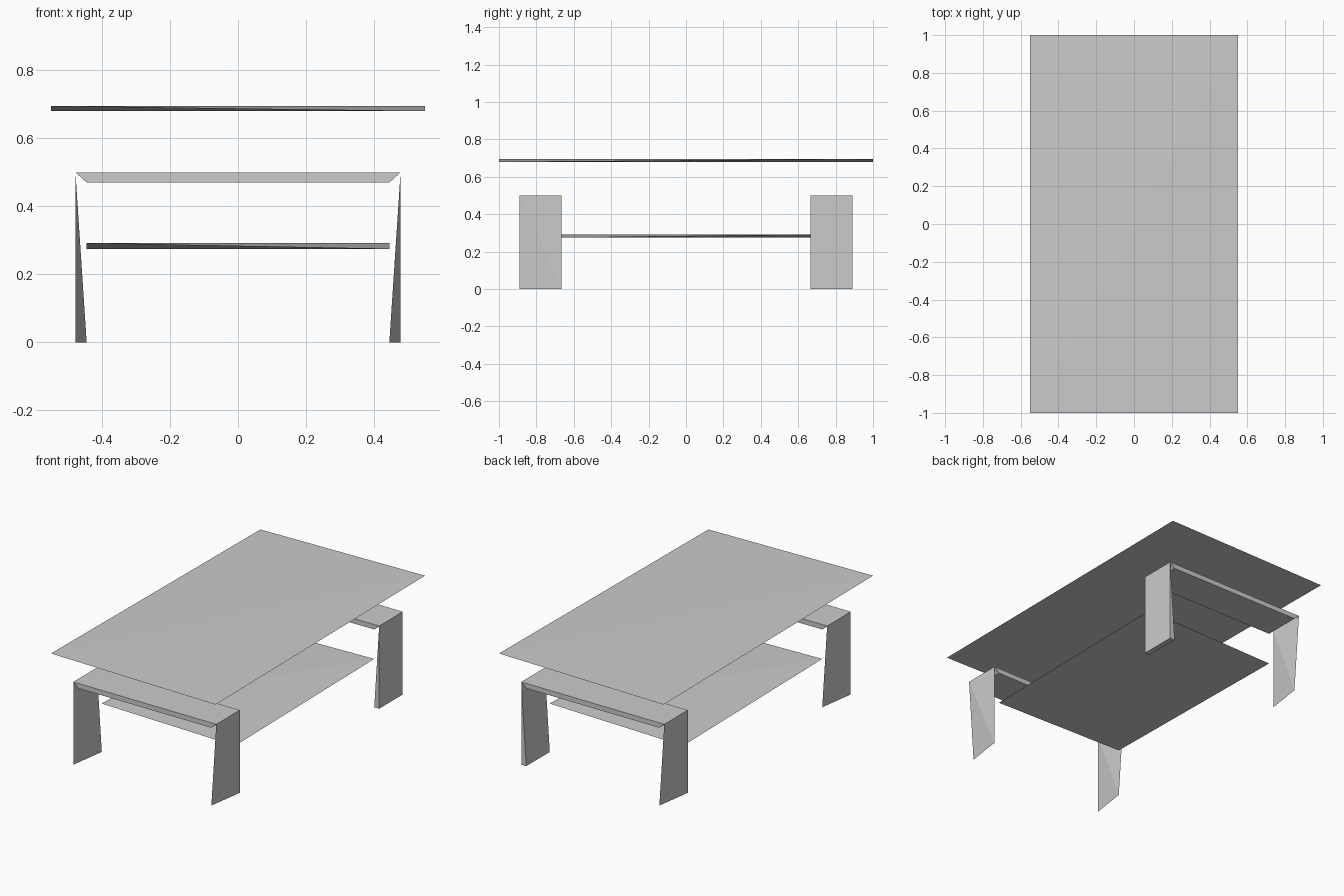
import bpy, bmesh

if "Cube" in bpy.data.objects:
    bpy.data.objects.remove(bpy.data.objects["Cube"])

grey = bpy.data.materials.new("light_grey")
grey.diffuse_color = (0.6, 0.6, 0.6, 1)
grey.use_nodes = True
grey.node_tree.nodes["Principled BSDF"].inputs["Base Color"].default_value = grey.diffuse_color


def solid(name, points):
    """Closed flat-faced solid around a few corner points."""
    bm = bmesh.new()
    for p in points:
        bm.verts.new(p)
    bmesh.ops.convex_hull(bm, input=bm.verts[:])
    bmesh.ops.recalc_face_normals(bm, faces=bm.faces[:])
    mesh = bpy.data.meshes.new(name)
    bm.to_mesh(mesh)
    bm.free()
    mesh.materials.append(grey)
    obj = bpy.data.objects.new(name, mesh)
    bpy.context.collection.objects.link(obj)


def thin_panel(name, x, y, low, high):
    """Thin slab whose opposite corners alternate between high and low."""
    solid(name, [(-x, -y, high), (x, -y, low), (x, y, high), (-x, y, low)])


OUT, INN = 0.478, 0.445      # outer and inner frame half-widths
NEAR, FAR = 0.665, 0.89      # frame extent along the length
TOP, UNDER = 0.50, 0.47      # frame bar heights

# Table top and lower shelf
thin_panel("table_top", 0.55, 1.0, 0.68, 0.695)
thin_panel("lower_shelf", INN, NEAR, 0.275, 0.292)

# Cross bars with mitred ends
for name, s in (("front_bar", -1), ("back_bar", 1)):
    solid(name, [(sx * w, s * y, z) for sx in (-1, 1)
                 for w, z in ((OUT, TOP), (INN, UNDER)) for y in (NEAR, FAR)])

# Legs: foot positions in x at the front end and at the back end
legs = (
    ("front_right_leg", 1, -FAR, -NEAR, (INN,), (OUT,)),
    ("front_left_leg", -1, -FAR, -NEAR, (OUT,), (INN,)),
    ("back_left_leg", -1, NEAR, FAR, (OUT,), (INN,)),
    ("back_right_leg", 1, NEAR, FAR, (OUT, INN), (OUT, INN)),
)
for name, s, y0, y1, front_feet, back_feet in legs:
    pts = [(s * OUT, y0, TOP), (s * OUT, y1, TOP)]
    pts += [(s * w, y0, 0) for w in front_feet]
    pts += [(s * w, y1, 0) for w in back_feet]
    solid(name, pts)
